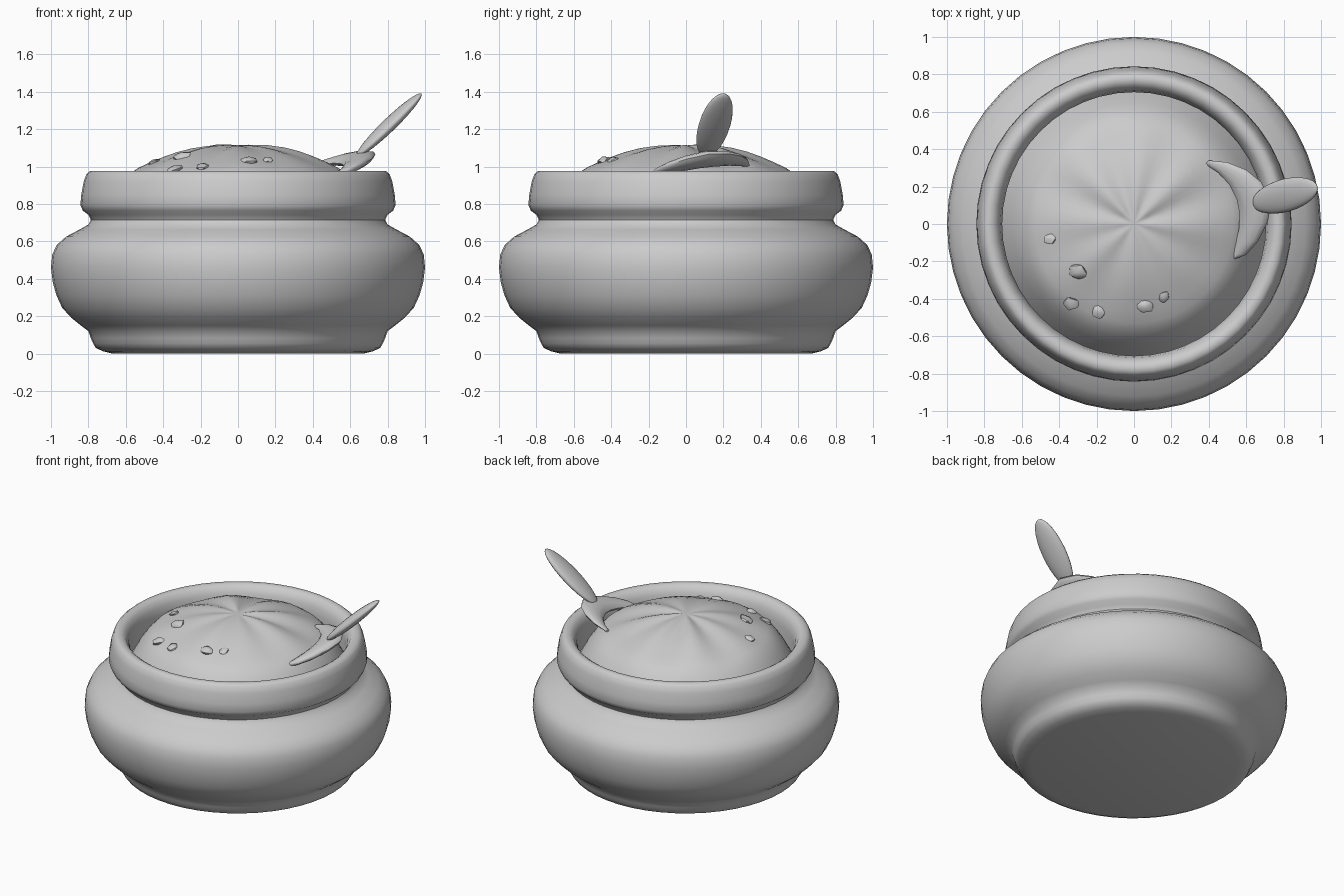
import bpy, bmesh, math, random
from mathutils import Vector, Matrix

if "Cube" in bpy.data.objects:
    bpy.data.objects.remove(bpy.data.objects["Cube"])

random.seed(4)
TAU = 2 * math.pi


def finish(name, bm, smooth=True):
    bmesh.ops.remove_doubles(bm, verts=bm.verts, dist=1e-4)
    bmesh.ops.recalc_face_normals(bm, faces=bm.faces)
    me = bpy.data.meshes.new(name)
    bm.to_mesh(me)
    bm.free()
    ob = bpy.data.objects.new(name, me)
    bpy.context.collection.objects.link(ob)
    for p in me.polygons:
        p.use_smooth = smooth
    if smooth:
        bpy.ops.object.select_all(action='DESELECT')
        ob.select_set(True)
        bpy.context.view_layer.objects.active = ob
        bpy.ops.object.shade_smooth_by_angle(angle=math.radians(50))
    return ob


def skin(bm, rings, closed=True):
    for a, b in zip(rings, rings[1:]):
        n = len(a)
        for i in range(n if closed else n - 1):
            j = (i + 1) % n
            bm.faces.new((a[i], a[j], b[j], b[i]))


def lathe(name, profile, seg, offset=lambda r, a: 0):
    bm = bmesh.new()
    rings = []
    for r, z in profile:
        rr = max(r, 1e-6)
        rings.append([bm.verts.new((rr * math.cos(a), rr * math.sin(a), z + offset(r, a)))
                      for a in (TAU * i / seg for i in range(seg))])
    skin(bm, rings)
    return finish(name, bm)


# Pot: foot, belly, neck, rolled rim and inner wall in one turned profile
lathe("pot", [
    (0, 0), (0.67, 0), (0.72, 0.012), (0.76, 0.03), (0.775, 0.055), (0.787, 0.083),
    (0.80, 0.12), (0.84, 0.15), (0.89, 0.19), (0.94, 0.245), (0.97, 0.31), (0.99, 0.38),
    (1.0, 0.46), (0.993, 0.53), (0.97, 0.58), (0.92, 0.625), (0.85, 0.662), (0.80, 0.69),
    (0.787, 0.715), (0.80, 0.742), (0.83, 0.765), (0.843, 0.795), (0.838, 0.85),
    (0.825, 0.92), (0.81, 0.96), (0.79, 0.977), (0.76, 0.977), (0.735, 0.96),
    (0.715, 0.925), (0.705, 0.87), (0.705, 0.70)], 48)

# Rippled mound of food
MOUND = [(0, 1.113), (0.08, 1.112), (0.16, 1.106), (0.25, 1.091), (0.33, 1.07), (0.40, 1.046),
         (0.47, 1.018), (0.53, 0.992), (0.57, 0.967), (0.61, 0.925), (0.65, 0.87), (0.71, 0.76)]


def ripple(r, a):
    fade = math.sin(math.pi * min(r / 0.62, 1))
    back = 0.7 + 0.3 * math.sin(a)
    return fade * back * (0.013 * math.cos(8 * a + 0.4) + 0.006 * math.cos(5 * a + 1))


lathe("food_mound", MOUND, 64, ripple)


def mound_z(x, y):
    r = math.hypot(x, y)
    for (r0, z0), (r1, z1) in zip(MOUND, MOUND[1:]):
        if r <= r1:
            return z0 + (z1 - z0) * (r - r0) / (r1 - r0) + ripple(r, math.atan2(y, x))


# Chopped garnish bits
for i, (x, y, s) in enumerate([(-0.45, -0.08, 0.036), (-0.30, -0.255, 0.05), (-0.335, -0.425, 0.045),
                               (-0.19, -0.47, 0.042), (0.06, -0.44, 0.046), (0.16, -0.39, 0.034)]):
    bm = bmesh.new()
    bmesh.ops.create_icosphere(bm, subdivisions=1, radius=1)
    n = Vector((x * 0.8, y * 0.8, 1)).normalized()
    rot = n.to_track_quat('Z', 'Y').to_matrix().to_4x4() @ Matrix.Rotation(random.uniform(0, TAU), 4, 'Z')
    for v in bm.verts:
        v.co *= random.uniform(0.9, 1.08)
    bm.transform(Matrix.Translation((x, y, mound_z(x, y))) @ rot
                 @ Matrix.Diagonal((s * 1.1, s * 0.9, s * 0.5, 1)))
    finish(f"garnish_bit_{i + 1}", bm)

# Crescent slice resting against the rim: inner edge, outer edge, lens section
INNER = [(0.38, 0.32), (0.45, 0.275), (0.51, 0.21), (0.55, 0.13), (0.565, 0.05),
         (0.56, -0.03), (0.545, -0.1), (0.525, -0.155), (0.505, -0.2)]
OUTER = [(0.40, 0.34), (0.50, 0.33), (0.60, 0.29), (0.68, 0.225), (0.735, 0.12),
         (0.715, 0.01), (0.665, -0.09), (0.60, -0.165), (0.52, -0.195)]
bm = bmesh.new()
rings = []
for i, (p, q) in enumerate(zip(INNER, OUTER)):
    thick = 0.006 + 0.03 * math.sin(math.pi * i / 8)
    ring = []
    for k in range(12):
        a = TAU * k / 12
        t = 0.5 - 0.5 * math.cos(a)
        x, y = p[0] + (q[0] - p[0]) * t, p[1] + (q[1] - p[1]) * t
        z = 0.98 + 0.28 * (x - 0.5) + 0.17 * y + thick * math.sin(a)
        ring.append(bm.verts.new((x, y, z)))
    rings.append(ring)
skin(bm, rings)
bm.faces.new(rings[0])
bm.faces.new(rings[-1])
finish("crescent_slice", bm)

# Leaf-shaped handle: flattened ellipsoid leaning out over the rim
lo, hi = Vector((0.635, 0.105, 1.055)), Vector((0.98, 0.2, 1.39))
axis = (hi - lo).normalized()
side = Vector((-0.25, 1, 0))
side = (side - axis * side.dot(axis)).normalized()
frame = Matrix((side, axis.cross(side), axis)).transposed().to_4x4()
bm = bmesh.new()
bmesh.ops.create_uvsphere(bm, u_segments=20, v_segments=14, radius=1)
bm.transform(Matrix.Translation((lo + hi) / 2) @ frame
             @ Matrix.Diagonal((0.088, 0.034, (hi - lo).length / 2, 1)))
finish("leaf_handle", bm)
